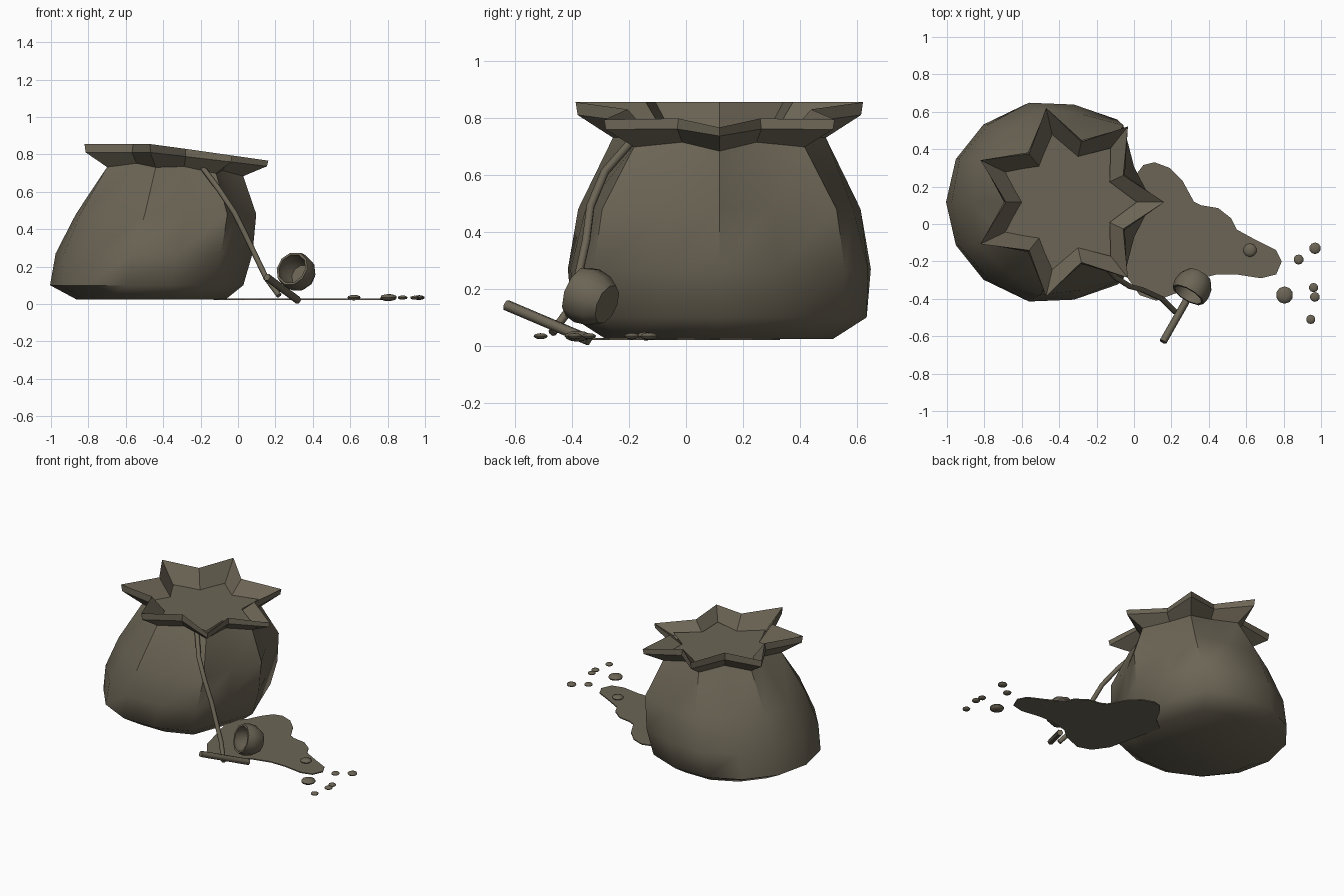
import bpy, bmesh, math
from mathutils import Vector

cube = bpy.data.objects.get("Cube")
if cube:
    bpy.data.objects.remove(cube)

burlap = bpy.data.materials.new("brown_burlap")
burlap.use_nodes = True
color = (0.15, 0.13, 0.092, 1)
burlap.diffuse_color = color
burlap.node_tree.nodes["Principled BSDF"].inputs["Base Color"].default_value = color

FOLDS = 7
SIDES = FOLDS * 2
MID_Y = 0.117
NECK_X = -0.355


def finish(name, bm, angle=32):
    bmesh.ops.recalc_face_normals(bm, faces=bm.faces)
    mesh = bpy.data.meshes.new(name)
    bm.to_mesh(mesh)
    bm.free()
    obj = bpy.data.objects.new(name, mesh)
    bpy.context.collection.objects.link(obj)
    mesh.materials.append(burlap)
    bpy.ops.object.select_all(action='DESELECT')
    obj.select_set(True)
    bpy.context.view_layer.objects.active = obj
    if angle:
        bpy.ops.object.shade_smooth_by_angle(angle=math.radians(angle))


def ring(bm, cx, tip, valley, z, slope=0, lift=0, pull=None):
    """Loop alternating between fold tips and valleys, sagging toward the spill."""
    verts = []
    for i in range(SIDES):
        a = math.tau * i / SIDES
        r = valley if i % 2 else tip
        if pull:
            r *= pull.get(min(i, SIDES - i), 1)
        x = cx + r * math.cos(a)
        height = z - slope * max(0, x + 0.46) + lift * (i % 2)
        verts.append(bm.verts.new((x, MID_Y + r * math.sin(a), height)))
    return verts


def bridge(bm, loops):
    for low, high in zip(loops, loops[1:]):
        n = len(low)
        for i in range(n):
            j = (i + 1) % n
            bm.faces.new((low[i], low[j], high[j], high[i]))


# Folded neck shared by the body and the rim
NECK = dict(cx=NECK_X, tip=0.383, valley=0.30, z=0.732, slope=0.1, lift=0.02)

# Sack body: rounded base, flattened on the spilling side, gathered at the neck
SLACK = {0: 0.95, 1: 0.89, 2: 1.035}
bm = bmesh.new()
body = [ring(bm, cx, t, v, z, pull=SLACK) for cx, t, v, z in (
    (-0.455, 0.41, 0.41, 0.025), (-0.475, 0.53, 0.53, 0.10),
    (-0.44, 0.545, 0.535, 0.27), (-0.385, 0.508, 0.482, 0.48))]
body.append(ring(bm, **NECK))
bridge(bm, body)
bm.faces.new(body[0])
# Creases running down from the neck, longer toward the front and the spill
for i in range(0, SIDES, 2):
    bm.edges.get((body[-1][i], body[-2][i])).smooth = False
    if i in (0, 2, SIDES - 4, SIDES - 2):
        bm.edges.get((body[-2][i], body[-3][i])).smooth = False
finish("sack_body", bm, 60)

# Star-shaped rim flaring out of the neck, then folding inward
bm = bmesh.new()
rim = [ring(bm, **NECK)]
rim += [ring(bm, NECK_X, t, v, z, s) for t, v, z, s in (
    (0.51, 0.34, 0.81, 0.12), (0.517, 0.33, 0.855, 0.143), (0.37, 0.24, 0.735, 0.03))]
bridge(bm, rim)
finish("sack_rim", bm, 20)

# Level filling inside the mouth
bm = bmesh.new()
bm.faces.new(ring(bm, NECK_X, 0.37, 0.25, 0.742))
finish("sack_filling", bm, 0)

# Spilled heap on the ground
bm = bmesh.new()
outline = ((-.13, .1), (-.04, .17), (0, .25), (.05, .315), (.11, .33), (.19, .30),
           (.26, .23), (.32, .12), (.36, .10), (.45, .085), (.52, .03), (.55, -.03),
           (.66, -.09), (.76, -.14), (.79, -.2), (.76, -.27), (.68, -.29), (.55, -.27),
           (.44, -.27), (.32, -.30), (.25, -.36), (.12, -.41), (.03, -.38), (-.04, -.28),
           (-.07, -.15))
face = bm.faces.new([bm.verts.new((x, y, 0.021)) for x, y in outline])
top = bmesh.ops.extrude_face_region(bm, geom=[face])["geom"]
bmesh.ops.translate(bm, vec=(0, 0, 0.007),
                    verts=[g for g in top if isinstance(g, bmesh.types.BMVert)])
finish("spilled_heap", bm, 0)


def tube(name, points, radius):
    curve = bpy.data.curves.new(name, 'CURVE')
    curve.dimensions = '3D'
    curve.bevel_depth = radius
    curve.bevel_resolution = 1
    curve.use_fill_caps = True
    spline = curve.splines.new('POLY')
    spline.points.add(len(points) - 1)
    for p, co in zip(spline.points, points):
        p.co = (*co, 1)
    curve.materials.append(burlap)
    obj = bpy.data.objects.new(name, curve)
    bpy.context.collection.objects.link(obj)


# Loose cord hanging from the neck, and the scoop handle it reaches
tube("neck_cord", ((-.19, -.18, .73), (-.10, -.285, .61), (-.02, -.335, .49), (.04, -.35, .37),
                   (.15, -.40, .14), (.22, -.47, .045)), 0.015)
tube("scoop_handle", ((.155, -.63, .143), (.32, -.34, .02)), 0.02)

# Scoop cup: lathed outside and inside wall around a tilted axis
bm = bmesh.new()
axis = Vector((-0.47, -0.8, 0.34)).normalized()
turn = axis.to_track_quat('Z', 'Y')
center = Vector((0.315, -0.335, 0.17))
cup = []
for r, h in ((0.072, -0.072), (0.095, -0.035), (0.103, 0.015), (0.095, 0.055),
             (0.082, 0.055), (0.085, 0.015), (0.06, -0.052)):
    cup.append([bm.verts.new(center + turn @ Vector((r * math.cos(a), r * math.sin(a), h)))
                for a in (math.tau * i / 10 for i in range(10))])
bridge(bm, cup)
bm.faces.new(cup[0])
bm.faces.new(cup[-1])
finish("scoop_cup", bm, 38)

# Scattered flattened nuggets
for x, y, r in ((.62, -.14, .036), (.805, -.38, .046), (.88, -.19, .027), (.968, -.13, .031),
                (.96, -.34, .025), (.967, -.39, .026), (.945, -.51, .025)):
    bm = bmesh.new()
    bmesh.ops.create_icosphere(bm, subdivisions=2, radius=r)
    for v in bm.verts:
        v.co = Vector((v.co.x + x, v.co.y + y, v.co.z * 0.42 + 0.034))
    finish("nugget", bm, 30)
